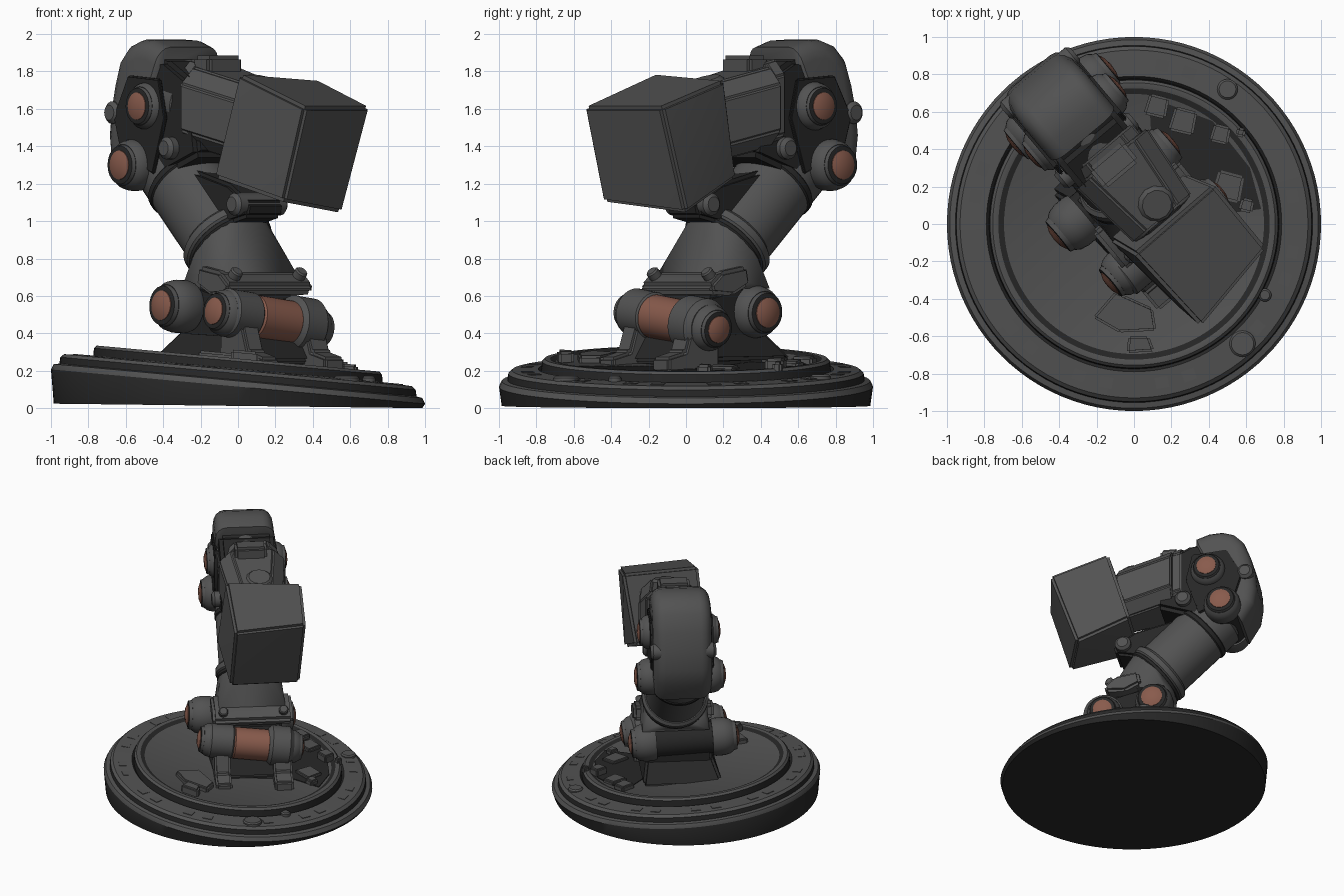
import bpy, bmesh, math
from mathutils import Vector, Matrix

if "Cube" in bpy.data.objects:
    bpy.data.objects.remove(bpy.data.objects["Cube"])

def material(name, c):
    m = bpy.data.materials.new(name)
    m.diffuse_color = (*c, 1)
    m.use_nodes = True
    m.node_tree.nodes["Principled BSDF"].inputs["Base Color"].default_value = m.diffuse_color
    return m

GRAY = material("dark gray metal", (0.085, 0.085, 0.085))
BLACK = material("black recess", (0.02, 0.02, 0.02))
COPPER = material("copper", (0.25, 0.105, 0.073))

# Arm frame: u runs forward along the arm, n runs along the axles
ANG = math.radians(40)
N = Vector((math.cos(ANG), math.sin(ANG), 0))
U = Vector((math.sin(ANG), -math.cos(ANG), 0))
MID = 0.10

def P(u, n, z):
    return U * u + N * n + Vector((0, 0, z))

def finish(name, bm, mats, angle=35):
    bmesh.ops.recalc_face_normals(bm, faces=bm.faces)
    me = bpy.data.meshes.new(name)
    bm.to_mesh(me)
    bm.free()
    for m in mats:
        me.materials.append(m)
    me.shade_smooth()
    me.set_sharp_from_angle(angle=math.radians(angle))
    ob = bpy.data.objects.new(name, me)
    bpy.context.collection.objects.link(ob)
    return ob

def bevel(bm, w, seg=2):
    if w:
        bmesh.ops.bevel(bm, geom=[e for e in bm.edges if e.calc_face_angle(0) > 0.45],
                        offset=w, segments=seg, affect='EDGES', clamp_overlap=True)

def lathe(name, base, axis, prof, mats, seg=40, seg_mats=None, warp=None):
    """Spin (radius, height) points about an axis; radius 0 closes the end."""
    rot = Vector(axis).to_track_quat('Z', 'Y').to_matrix()
    bm = bmesh.new()
    rings = []
    for r, h in prof:
        cnt = 1 if r == 0 else seg
        ring = []
        for i in range(cnt):
            a = math.tau * i / seg
            co = rot @ Vector((r * math.cos(a), r * math.sin(a), h)) + Vector(base)
            ring.append(bm.verts.new(warp(co) if warp else co))
        rings.append(ring)
    for k, (a, b) in enumerate(zip(rings, rings[1:])):
        for i in range(seg):
            j = (i + 1) % seg
            vs = [a[i % len(a)], a[j % len(a)], b[j % len(b)], b[i % len(b)]]
            f = bm.faces.new(list(dict.fromkeys(vs)))
            f.material_index = seg_mats[k] if seg_mats else 0
    return finish(name, bm, mats)

def rod(name, p, q, r, mat, b=0.015, seg=36):
    d = Vector(q) - Vector(p)
    L = d.length
    return lathe(name, p, d, [(0, 0), (r - b, 0), (r, b), (r, L - b), (r - b, L), (0, L)], [mat], seg)

def prism(name, pts, n0, n1, mat, b=0.02):
    """Side profile in (u, z), extruded along the axle direction."""
    bm = bmesh.new()
    f = bm.faces.new([bm.verts.new(P(u, n0, z)) for u, z in pts])
    r = bmesh.ops.extrude_face_region(bm, geom=[f])
    bmesh.ops.translate(bm, vec=N * (n1 - n0), verts=[v for v in r['geom'] if isinstance(v, bmesh.types.BMVert)])
    bevel(bm, b)
    return finish(name, bm, [mat])

def hull(name, pts, mat, b=0.02):
    bm = bmesh.new()
    for p in pts:
        bm.verts.new(p)
    bmesh.ops.convex_hull(bm, input=bm.verts)
    bmesh.ops.delete(bm, geom=[v for v in bm.verts if not v.link_faces], context='VERTS')
    bmesh.ops.dissolve_limit(bm, angle_limit=0.05, verts=bm.verts, edges=bm.edges)
    bevel(bm, b)
    return finish(name, bm, [mat])

# Tilted base disc
def tilt(co):
    f = 0.012 if co.z < 0.005 else 0.092
    return Vector((co.x, co.y, co.z + (0.012 if co.z < 0.005 else 0.0) - f * co.x))

prof = [(0, 0), (0.985, 0), (1, 0.115), (0.985, 0.145), (0.955, 0.15), (0.95, 0.185), (0.93, 0.203),
        (0.79, 0.21), (0.775, 0.195), (0.77, 0.25), (0.755, 0.265), (0.725, 0.265), (0.695, 0.25), (0, 0.25)]
lathe("base_disc", (0, 0, 0), (0, 0, 1), prof, [GRAY, BLACK], 96,
      [1, 1, 0, 0, 1, 0, 0, 1, 1, 0, 0, 1, 0], tilt)

# Bolts and slabs on the disc
for x, y, r, h in [(0.5, 0.72, 0.055, 0.225), (0.58, -0.64, 0.07, 0.225), (0.7, -0.38, 0.035, 0.235)]:
    rod("base_bolt", tilt(Vector((x, y, 0.18))), tilt(Vector((x, y, h))), r, GRAY, 0.01, 20)

def slab(name, pts, h0, h1, mat, b=0.012):
    hull(name, [tilt(Vector((x, y, h))) for x, y in pts for h in (h0, h1)], mat, b)

slab("dark_floor_panel", [(0.08, 0.68), (0.42, 0.55), (0.62, 0.3), (0.68, 0.08), (0.45, 0.05), (0.1, 0.35)],
     0.24, 0.256, BLACK, 0)
for x, y, s, h in [(0.26, 0.55, 0.08, 0.28), (0.46, 0.48, 0.06, 0.31), (0.6, 0.1, 0.045, 0.29), (0.5, 0.2, 0.09, 0.275),
                   (0.57, 0.49, 0.03, 0.3), (0.12, 0.63, 0.07, 0.29)]:
    slab("floor_slab", [(x - s, y - s * 0.6), (x + s * 0.7, y - s), (x + s, y + s * 0.6), (x - s * 0.5, y + s)],
         0.24, h, GRAY)
slab("foot_plate", [(-0.22, -0.5), (-0.1, -0.36), (0.1, -0.45), (0.12, -0.57), (-0.08, -0.58)], 0.24, 0.29, GRAY)
slab("foot_block", [(-0.04, -0.69), (-0.03, -0.6), (0.08, -0.6), (0.11, -0.68)], 0.24, 0.31, GRAY)
for i in range(36):
    if i % 3:
        a = math.tau * i / 36
        c, t = Vector((math.cos(a), math.sin(a))) * 0.86, Vector((-math.sin(a), math.cos(a)))
        rr = c.normalized()
        slab("rim_plate", [tuple(c + t * s * 0.035 + rr * k * 0.03) for s in (-1, 1) for k in (-1, 1)],
             0.195, 0.2095, GRAY, 0)

# Axle joints with domed copper ends
def joint(name, u, z, half, inner, R, slope=0.0, mid=MID):
    d = (N + Vector((0, 0, slope))).normalized()
    c = P(u, mid, z)
    rod(name + "_axle", c - d * inner, c + d * inner, R * 0.85, BLACK)
    e = half - inner + 0.04
    for s in (-1, 1):
        b = c + d * s * (inner - 0.04)
        lathe(name + "_housing", b, d * s, [(0, 0), (R * 0.95, 0), (R, 0.02), (R, e * 0.45), (R * 0.93, e * 0.68),
              (R * 0.8, e * 0.82), (R * 0.78, e * 0.82), (R * 0.74, e * 0.95), (R * 0.6, e * 0.97), (0, e * 0.97)],
              [GRAY, BLACK], 32, [0, 0, 0, 0, 0, 1, 0, 1, 1])
        lathe(name + "_cap", b, d * s, [(R * 0.58, e * 0.9), (R * 0.56, e * 0.99), (R * 0.35, e * 1.06), (0, e * 1.09)],
              [COPPER], 32)

joint("rear_hip", -0.21, 0.53, 0.40, 0.25, 0.142, -0.05, 0.035)
joint("front_hip", 0.16, 0.47, 0.39, 0.27, 0.128, -0.13, 0.08)
joint("upper_elbow", -0.62, 1.615, 0.3, 0.2, 0.13, 0, 0.11)
joint("lower_elbow", -0.73, 1.30, 0.33, 0.21, 0.138, 0, 0.11)

def knob(name, u, z, half, r):
    rod(name, P(u, MID - half, z), P(u, MID + half, z), r, GRAY, 0.02, 24)

knob("rear_knob", -0.9, 1.58, 0.245, 0.06)
knob("front_knob", -0.43, 1.39, 0.26, 0.06)
knob("lower_knob", 0.04, 1.09, 0.18, 0.06)

# Hip barrel with copper centre
def bz(n):
    return 0.475 - 0.13 * (n - 0.07)
rod("barrel_copper", P(0.18, -0.06, bz(-0.06)), P(0.18, 0.22, bz(0.22)), 0.118, COPPER)
rod("barrel_left", P(0.17, -0.24, bz(-0.24)), P(0.17, -0.05, bz(-0.05)), 0.128, GRAY)
rod("barrel_right", P(0.17, 0.2, bz(0.2)), P(0.17, 0.39, bz(0.39)), 0.15, GRAY, 0.03)

# Mount below the hips, with feet
prism("hip_mount", [(-0.3, 0.24), (-0.3, 0.5), (-0.15, 0.66), (0.1, 0.6), (0.2, 0.4), (0.28, 0.22)], -0.17, 0.32, BLACK)
hull("hip_flare", [P(u, n, z) for u, n0, n1, z in [(-0.45, -0.24, 0.36, 0.26), (0.3, -0.2, 0.36, 0.25),
     (-0.27, -0.17, 0.32, 0.42), (0.2, -0.17, 0.32, 0.4)] for n in (n0, n1)], BLACK)
for n0, n1 in [(-0.2, -0.08), (0.24, 0.38)]:
    prism("hip_foot", [(0.08, 0.2), (0.08, 0.45), (0.27, 0.45), (0.32, 0.3), (0.44, 0.27), (0.44, 0.19)], n0, n1, GRAY, 0.015)

# Lower arm: flared root, collar and tube
def T(t, n=MID):   # point along the lower arm, measured from its collar
    return P(-0.2 - 0.72 * t, n, 0.88 + 0.69 * t)
V = U * 0.69 + Vector((0, 0, 0.72))
ring = [T(-0.03) + 0.235 * (N * math.cos(i * math.tau / 24) + V * math.sin(i * math.tau / 24)) for i in range(24)]
hull("lower_arm_root", ring + [P(u, n, z) for u, z in [(-0.29, 0.64), (0.08, 0.64), (0.07, 0.72)] for n in (-0.15, 0.35)],
     GRAY, 0)
rod("lower_arm_collar", T(-0.02), T(0.06), 0.25, GRAY, 0.02)
rod("collar_groove", T(-0.05), T(0.0), 0.243, BLACK)
rod("lower_arm_tube", T(0.03), T(0.66), 0.222, GRAY, 0.03)
rod("upper_collar_ring", T(0.44), T(0.5), 0.23, BLACK)

# Bolted bracket over the barrel
prism("hip_bracket", [(-0.12, 0.66), (-0.1, 0.76), (0.08, 0.73), (0.16, 0.66), (0.15, 0.61), (0.0, 0.6)], -0.2, 0.40, GRAY)
for n in (-0.12, 0.33):
    rod("bracket_bolt", P(0.08, n, 0.67), P(0.14, n, 0.735), 0.035, GRAY, 0.008, 16)
rod("root_boss", P(-0.04, 0.1, 0.76), P(0.02, 0.1, 0.82), 0.035, GRAY, 0.008, 16)

# Link bracket carrying the lower knob
prism("link_bracket", [(-0.3, 0.95), (-0.08, 0.98), (0.1, 1.02), (0.12, 1.1), (-0.05, 1.2), (-0.45, 1.3)], -0.03, 0.23, BLACK)

# Elbow core, and hood with rounded shoulders wrapping its back
prism("elbow_core", [(-0.86, 1.28), (-0.88, 1.6), (-0.8, 1.83), (-0.5, 1.87), (-0.28, 1.75), (-0.22, 1.35),
                     (-0.5, 1.25), (-0.7, 1.18)], -0.1, 0.31, BLACK, 0.03)
outer = [(-0.52, 1.93), (-0.62, 1.965), (-0.72, 1.97), (-0.81, 1.94), (-0.88, 1.87), (-0.93, 1.74), (-0.965, 1.6),
         (-0.98, 1.45), (-0.96, 1.32), (-0.87, 1.17)]
centre = Vector((-0.65, 1.55))
pts = []
for q in outer:
    inward = (centre - Vector(q)).normalized()
    for k in range(5):
        a = math.pi / 8 * k
        s = Vector(q) + inward * 0.1 * (1 - math.sin(a))
        for side in (-1, 1):
            pts.append(P(s.x, MID + side * (0.135 + 0.085 * math.cos(a)), s.y))
pts += [P(u, MID + s * 0.2, z) for u, z in ((-0.53, 1.82), (-0.84, 1.22)) for s in (-1, 1)]
hull("elbow_hood", pts, GRAY, 0)
for n0, n1 in ((-0.135, -0.11), (0.31, 0.335)):
    prism("elbow_side_plate", [(-0.82, 1.36), (-0.88, 1.56), (-0.76, 1.78), (-0.5, 1.76), (-0.45, 1.55), (-0.55, 1.25)],
          n0, n1, BLACK, 0.008)

# Upper arm: bands, collar and neck
def A(t, n=MID):
    return P(t, n, 1.53 - 0.23 * t)
rod("shoulder_band", A(-0.72), A(-0.42), 0.207, GRAY, 0.02)
rod("shoulder_groove", A(-0.45), A(-0.3), 0.195, BLACK)

def box_ring(name, t0, t1, w, h, mat, c=0.08, w1=None):
    pts = []
    for t, g in ((t0, w), (t1, w1 or w)):
        for sw in (-1, 1):
            for sz in (-1, 1):
                pts += [A(t, MID + 0.035 + sw * g) + Vector((0, 0, sz * (h - c))),
                        A(t, MID + 0.035 + sw * (g - c)) + Vector((0, 0, sz * h))]
    hull(name, pts, mat, 0.012)

box_ring("upper_arm_collar", -0.42, -0.34, 0.2, 0.24, GRAY)
box_ring("upper_arm_neck", -0.35, 0.08, 0.25, 0.215, GRAY, 0.09, 0.2)
box_ring("neck_groove", -0.02, 0.1, 0.19, 0.19, BLACK)
hull("collar_lug", [P(u, n, z) for u in (-0.38, -0.24) for n in (0.0, 0.24) for z in (1.74, 1.885)], GRAY, 0.02)
rod("neck_top_cap", P(-0.03, 0.16, 1.66), P(0.0, 0.16, 1.762), 0.1, GRAY, 0.02, 12)

# Head block, tilted and slightly wider at the rear
hull("head_block", [(0.36, -0.55, 1.61), (0.71, -0.13, 1.61), (0.43, 0.21, 1.755), (0.0, -0.16, 1.79),
                    (0.245, -0.45, 1.10), (0.56, 0.0, 1.04), (0.27, 0.275, 1.235), (-0.135, -0.08, 1.235)], GRAY, 0.02)
